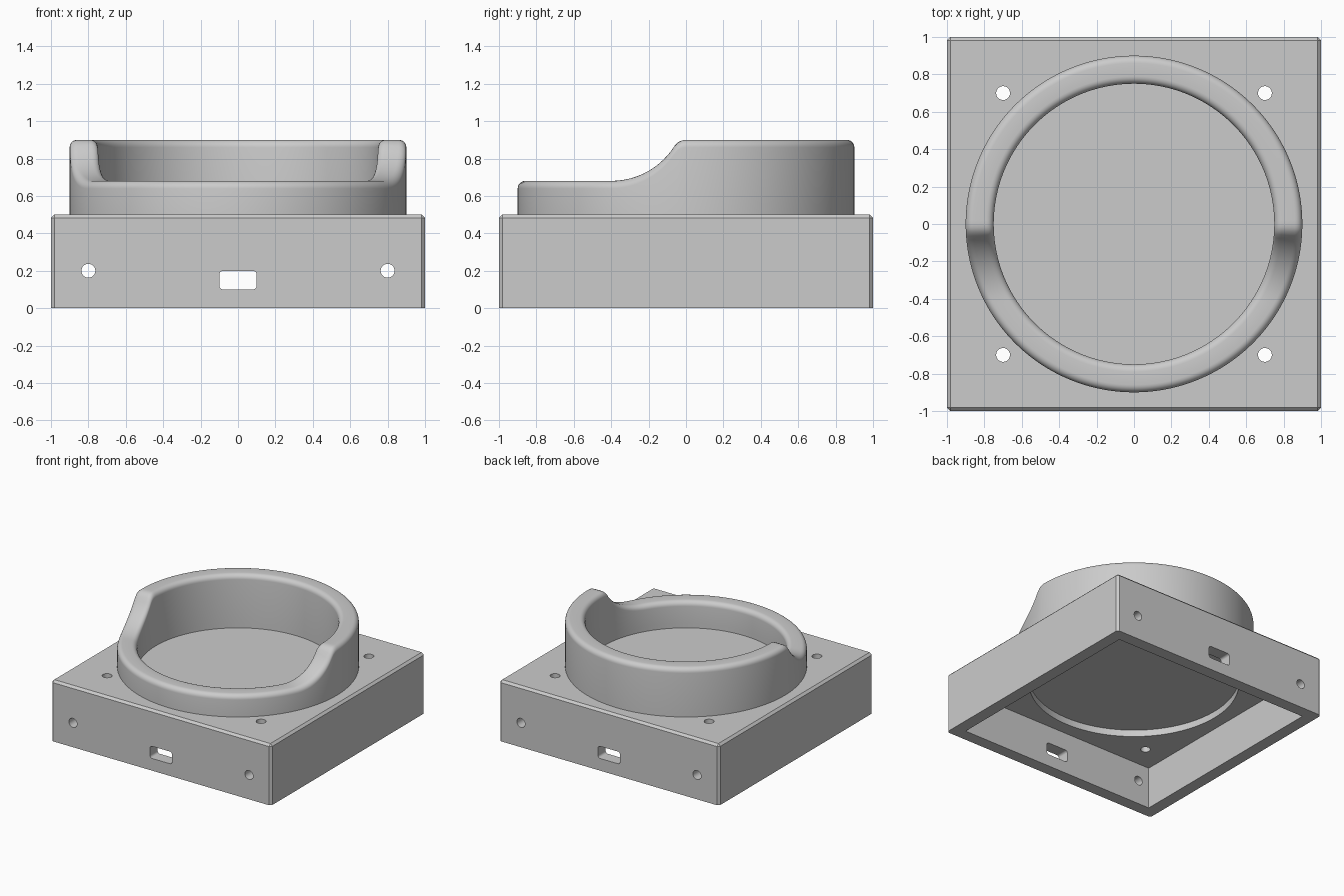
import bpy, bmesh
from math import sin, cos, pi, sqrt, radians
from mathutils import Matrix, Vector

old = bpy.data.objects.get("Cube")
if old:
    bpy.data.objects.remove(old, do_unlink=True)

grey = bpy.data.materials.new("plain grey")
grey.use_nodes = True
grey.diffuse_color = (0.6, 0.6, 0.6, 1)
grey.node_tree.nodes["Principled BSDF"].inputs["Base Color"].default_value = grey.diffuse_color


def finish(bm, name):
    bmesh.ops.recalc_face_normals(bm, faces=bm.faces[:])
    mesh = bpy.data.meshes.new(name)
    bm.to_mesh(mesh)
    bm.free()
    obj = bpy.data.objects.new(name, mesh)
    bpy.context.collection.objects.link(obj)
    mesh.materials.append(grey)
    return obj


def block(name, size, centre, bevel=0, pick=None, segments=1):
    """Box with optional bevel on the edges chosen by pick(edge)."""
    bm = bmesh.new()
    matrix = Matrix.Translation(centre) @ Matrix.Diagonal((*size, 1))
    bmesh.ops.create_cube(bm, size=1, matrix=matrix)
    if bevel:
        bmesh.ops.bevel(bm, geom=[e for e in bm.edges if pick(e)], offset=bevel,
                        segments=segments, profile=0.5, affect='EDGES')
    return finish(bm, name)


def rod(name, radius, length, centre, along_y=False, sides=48):
    bm = bmesh.new()
    turn = Matrix.Rotation(pi / 2 if along_y else 0, 4, 'X')
    bmesh.ops.create_cone(bm, cap_ends=True, segments=sides, radius1=radius, radius2=radius,
                          depth=length, matrix=Matrix.Translation(centre) @ turn)
    return finish(bm, name)


def smooth(obj, angle):
    bpy.ops.object.select_all(action='DESELECT')
    obj.select_set(True)
    bpy.context.view_layer.objects.active = obj
    bpy.ops.object.shade_smooth_by_angle(angle=radians(angle))


def carve(obj, cutter):
    """Subtract the cutter and throw it away."""
    mod = obj.modifiers.new("cut", 'BOOLEAN')
    mod.operation, mod.solver, mod.object = 'DIFFERENCE', 'EXACT', cutter
    bpy.context.view_layer.objects.active = obj
    bpy.ops.object.modifier_apply(modifier=mod.name)
    bpy.data.objects.remove(cutter, do_unlink=True)


# Main heights and ring sizes
WALL, TOP, CEILING, FLOOR = 0.1, 0.5, 0.345, 0.463
OUTER, INNER, FILLET = 0.9, 0.75, 0.04
COUNT = 256

# Square housing, chamfered on its upright and top edges
housing = block("housing", (2, 2, TOP), (0, 0, TOP / 2), 0.018,
                lambda e: max(v.co.z for v in e.verts) > 0.1)

# Hollow underside with a round recess in its ceiling
inside = 2 - 2 * WALL
carve(housing, block("cavity", (inside, inside, 1), (0, 0, CEILING - 0.5)))
carve(housing, rod("recess", 0.79, 0.2, (0, 0, 0.3), sides=128))

# Sunken round floor inside the ring
carve(housing, rod("floor_pocket", INNER, 0.2, (0, 0, FLOOR + 0.1), sides=COUNT))

# Screw holes through the top, and through the front and back walls
HOLE = 0.037
for sx in (-1, 1):
    for sy in (-1, 1):
        carve(housing, rod("top_hole", HOLE, 0.6, (0.7 * sx, 0.7 * sy, 0.45)))
    carve(housing, rod("wall_hole", HOLE, 3, (0.8 * sx, 0, 0.2), along_y=True))

# Rounded slot through the front and back walls
carve(housing, block("slot", (0.2, 3, 0.1), (0, 0, 0.15), 0.02,
                     lambda e: abs(e.verts[0].co.y - e.verts[1].co.y) > 1, 5))
smooth(housing, 25)

# Ring wall: low at the front, sweeping up to a high back
LOW, HIGH, SWEEP = 0.68, 0.9, 0.4
CREST = 0.0736
START = -0.4
JOIN = START * CREST / (SWEEP + CREST)


def rim_height(y):
    if y <= START:
        return LOW
    if y < JOIN:
        return LOW + SWEEP - sqrt(SWEEP ** 2 - (y - START) ** 2)
    if y < 0:
        return HIGH - CREST + sqrt(CREST ** 2 - y ** 2)
    return HIGH


# Cross-section as (radius, drop below the rim); None means the base
STEPS = 6
quarter = [i * pi / 2 / STEPS for i in range(STEPS + 1)]
section = [(OUTER, None)]
section += [(OUTER - FILLET * (1 - cos(a)), FILLET * (1 - sin(a))) for a in quarter]
section += [(INNER + FILLET * (1 - cos(a)), FILLET * (1 - sin(a))) for a in reversed(quarter)]
section += [(INNER, None)]

bm = bmesh.new()
loops = []
for k in range(COUNT):
    a = 2 * pi * k / COUNT
    loop = []
    for radius, drop in section:
        y = radius * sin(a)
        z = TOP if drop is None else rim_height(y) - drop
        loop.append(bm.verts.new(Vector((radius * cos(a), y, z))))
    loops.append(loop)
# The base stays open where it sits on the housing
for k in range(COUNT):
    here, after = loops[k], loops[(k + 1) % COUNT]
    for j in range(len(section) - 1):
        bm.faces.new((here[j], here[j + 1], after[j + 1], after[j]))
ring = finish(bm, "ring_wall")
smooth(ring, 40)
